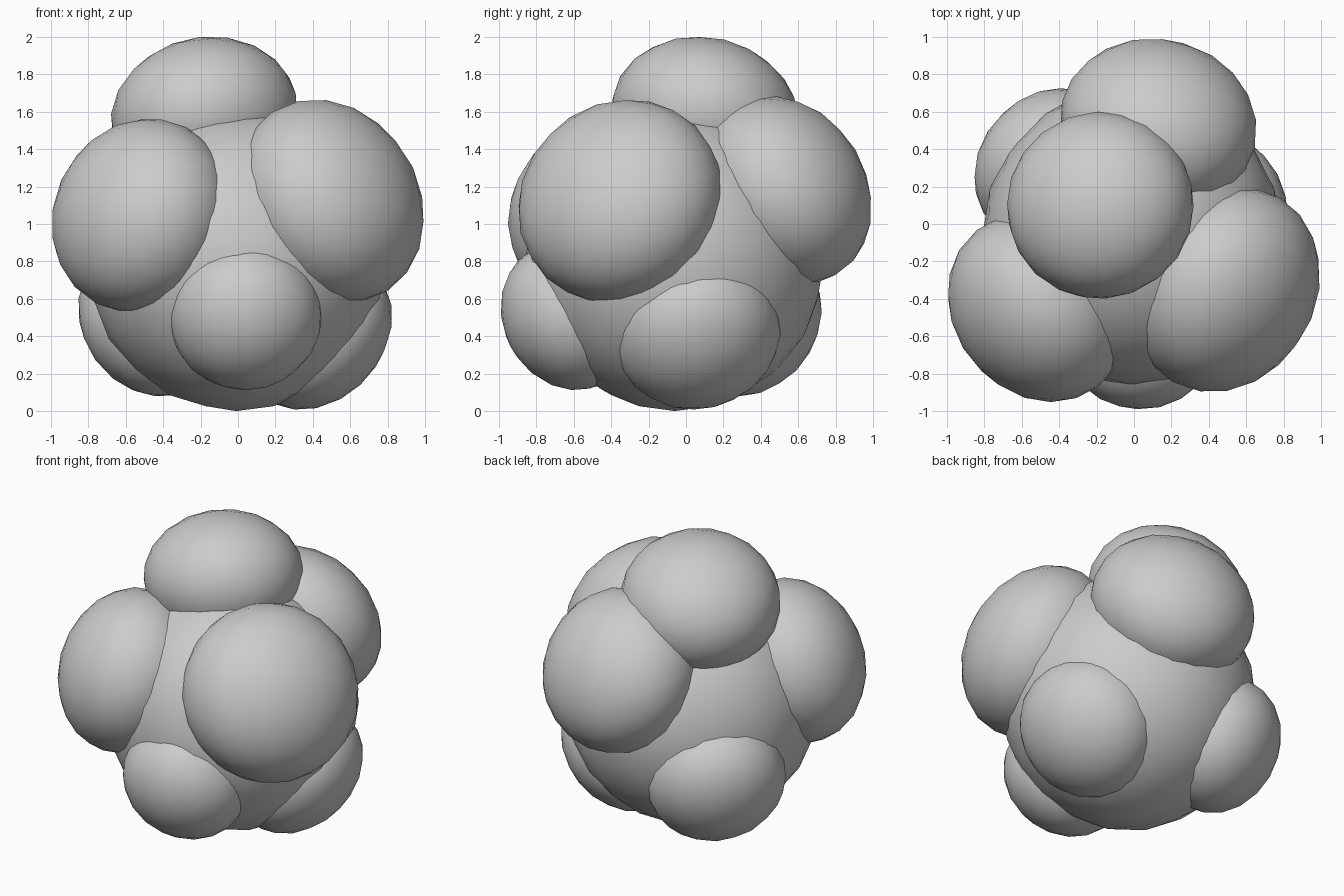
import bpy
from mathutils import Vector

if "Cube" in bpy.data.objects:
    bpy.data.objects.remove(bpy.data.objects["Cube"])

CORE = Vector((-0.01, -0.06, 0.81))


def ball(name, centre, wide, deep, axis=Vector((0, 0, 1))):
    """Faceted-outline smooth ball, squashed along the given axis."""
    bpy.ops.mesh.primitive_ico_sphere_add(subdivisions=3, radius=1, location=centre)
    ob = bpy.context.object
    ob.name = name
    ob.scale = (wide, wide, deep)
    ob.rotation_euler = axis.to_track_quat('Z', 'Y').to_euler()
    bpy.ops.object.shade_smooth()
    return ob


# Large central mass
ball("core", CORE, 0.80, 0.81)

# Outer lobes, each flattened toward the core: centre, wide radius, deep radius
lobes = {
    "top_lobe": ((-0.18, 0.10, 1.58), 0.505, 0.415),
    "upper_right_lobe": ((0.49, -0.35, 1.12), 0.57, 0.455),
    "upper_left_lobe": ((-0.515, -0.45, 1.045), 0.53, 0.44),
    "upper_back_lobe": ((0.13, 0.53, 1.18), 0.53, 0.43),
    "lower_front_lobe": ((0.04, -0.62, 0.51), 0.41, 0.36),
    "lower_right_lobe": ((0.42, 0.06, 0.42), 0.45, 0.36),
    "lower_back_left_lobe": ((-0.45, 0.31, 0.50), 0.44, 0.36),
}
for name, (centre, wide, deep) in lobes.items():
    ball(name, centre, wide, deep, Vector(centre) - CORE)
